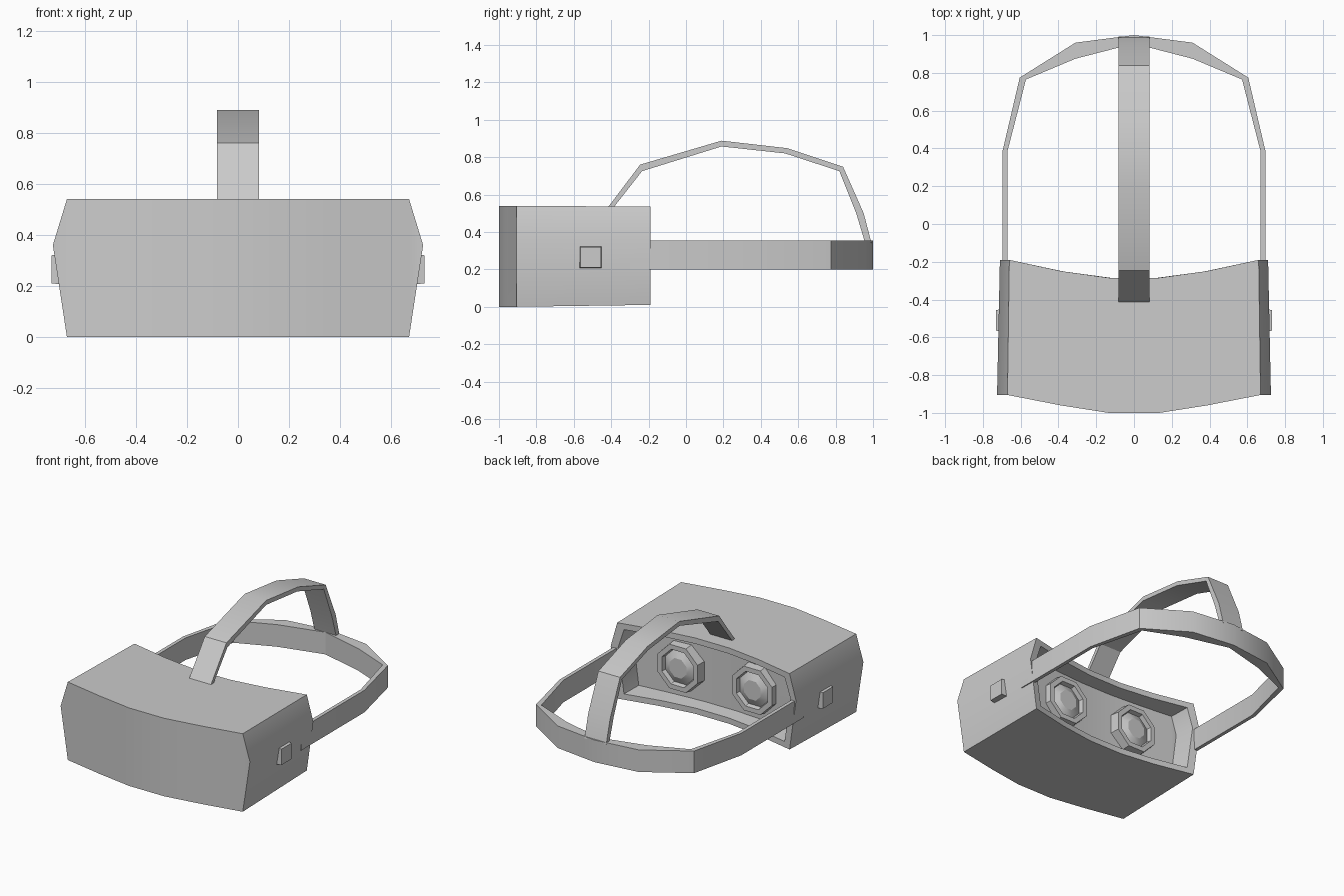
import bpy, bmesh, math
from mathutils import Matrix, Vector

if "Cube" in bpy.data.objects:
    bpy.data.objects.remove(bpy.data.objects["Cube"])


def make(name, verts, faces, smooth=True):
    me = bpy.data.meshes.new(name)
    me.from_pydata(verts, [], faces)
    bm = bmesh.new()
    bm.from_mesh(me)
    bmesh.ops.recalc_face_normals(bm, faces=bm.faces)
    bm.to_mesh(me)
    bm.free()
    ob = bpy.data.objects.new(name, me)
    bpy.context.collection.objects.link(ob)
    bpy.ops.object.select_all(action='DESELECT')
    ob.select_set(True)
    bpy.context.view_layer.objects.active = ob
    if smooth:
        bpy.ops.object.shade_smooth_by_angle(angle=math.radians(28))
    return ob


def band(name, outer, inner, place, a, b):
    """Sweep a strap: outer/inner 2D paths, spanning a..b on the third axis."""
    verts, faces = [], []
    for o, i in zip(outer, inner):
        verts += [place(o, a), place(o, b), place(i, b), place(i, a)]
    for s in range(len(outer) - 1):
        for k in range(4):
            p, q = 4 * s + k, 4 * s + (k + 1) % 4
            faces.append((p, q, q + 4, p + 4))
    n = 4 * (len(outer) - 1)
    faces += [(0, 1, 2, 3), (n, n + 1, n + 2, n + 3)]
    return make(name, verts, faces)


# Visor shell: closed outlines lofted front to back, then into the recess
FR = (-1, -0.58, -0.2, 0.2, 0.58, 1)


def outline(half, mid, z0, z1, ys):
    y = [ys[k] for k in (2, 1, 0, 0, 1, 2)]
    bottom = [(f * half, yy, z0) for f, yy in zip(FR, y)]
    top = [(f * half, yy, z1) for f, yy in zip(FR, y)][::-1]
    return bottom + [(mid, ys[2], 0.36)] + top + [(-mid, ys[2], 0.36)]


rings = [
    outline(0.67, 0.725, 0.0, 0.54, (-1.0, -0.96, -0.905)),
    outline(0.66, 0.71, 0.01, 0.535, (-0.285, -0.25, -0.19)),
    outline(0.615, 0.66, 0.05, 0.495, (-0.285, -0.255, -0.2)),
    outline(0.60, 0.64, 0.06, 0.485, (-0.38, -0.365, -0.34)),
]
N = 14
verts = [v for r in rings for v in r]
faces = [(r * N + k, r * N + (k + 1) % N, (r + 1) * N + (k + 1) % N, (r + 1) * N + k)
         for r in range(3) for k in range(N)]
for base in (0, 3 * N):
    faces += [tuple(base + v for v in (k, k + 1, 11 - k, 12 - k)) for k in range(5)]
    faces += [(base + 5, base + 6, base + 7), (base, base + 12, base + 13)]
make("visor_shell", verts, faces)

# Lenses: octagonal rim around a shallow dome
prof = [(0.175, -0.40), (0.165, -0.315), (0.13, -0.315), (0.122, -0.345), (0.07, -0.318)]
for side, cx in (("left", -0.285), ("right", 0.285)):
    verts, faces = [], []
    for r, y in prof:
        for k in range(8):
            a = math.pi / 8 + k * math.pi / 4
            verts.append((cx + r * math.cos(a), y, 0.27 + r * math.sin(a)))
    for s in range(len(prof) - 1):
        for k in range(8):
            j = (k + 1) % 8
            faces.append((s * 8 + k, s * 8 + j, s * 8 + 8 + j, s * 8 + 8 + k))
    faces += [tuple(range(8)), tuple(range(32, 40))]
    make("lens_" + side, verts, faces)

# Head strap: half path mirrored about x = 0
out_h = [(0.695, -0.3), (0.695, 0.39), (0.605, 0.775), (0.31, 0.96)]
in_h = [(0.67, -0.3), (0.67, 0.385), (0.572, 0.765), (0.31, 0.875)]


def mirrored(half, centre):
    return half + [centre] + [(-x, y) for x, y in reversed(half)]


band("head_strap", mirrored(out_h, (0, 1.0)), mirrored(in_h, (0, 0.955)),
     lambda p, t: (p[0], p[1], t), 0.2, 0.353)

# Strap over the top of the head
band("top_strap",
     [(-0.43, 0.515), (-0.245, 0.76), (0.19, 0.888), (0.54, 0.848),
      (0.84, 0.748), (0.95, 0.5), (0.992, 0.34)],
     [(-0.40, 0.515), (-0.235, 0.725), (0.19, 0.857), (0.53, 0.82),
      (0.82, 0.725), (0.91, 0.5), (0.958, 0.34)],
     lambda p, t: (t, p[0], p[1]), -0.083, 0.083)

# Side buttons: small tapered pads
for side, s in (("left", -1), ("right", 1)):
    verts = [(s * x, -0.51 + dy * h, 0.265 + dz * h)
             for x, h in ((0.68, 0.06), (0.73, 0.055))
             for dy, dz in ((-1, -1), (1, -1), (1, 1), (-1, 1))]
    faces = [(0, 1, 2, 3), (4, 5, 6, 7)]
    faces += [(k, (k + 1) % 4, (k + 1) % 4 + 4, k + 4) for k in range(4)]
    make("side_button_" + side, verts, faces, smooth=False)
